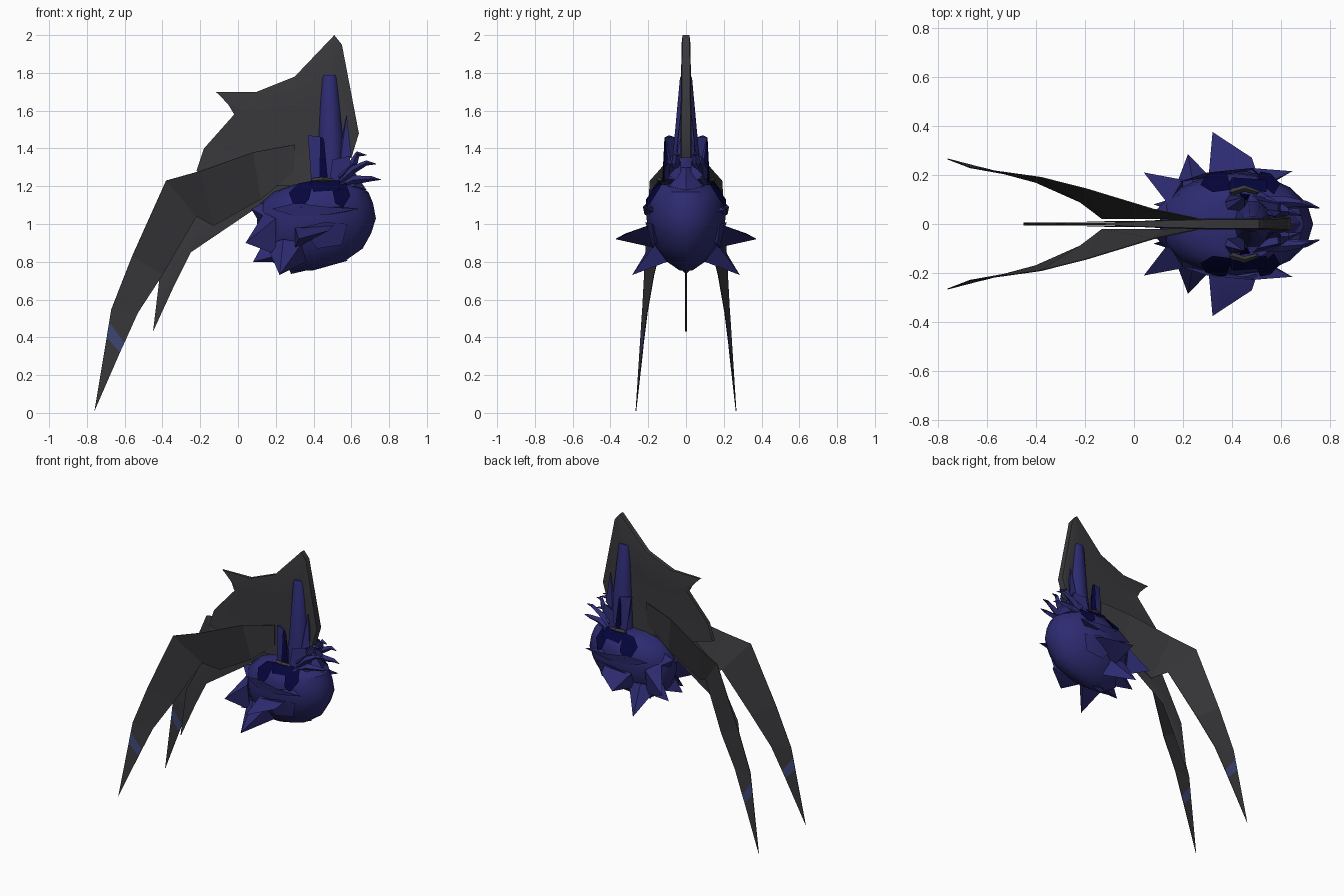
import bpy, bmesh, math
from mathutils import Vector


def material(name, rgb):
    m = bpy.data.materials.new(name)
    m.diffuse_color = (*rgb, 1)
    return m


GREY = material("charcoal", (0.041, 0.040, 0.045))
BLUE = material("indigo", (0.026, 0.024, 0.165))
NAVY = material("navy", (0.0015, 0.0015, 0.045))
BAND = material("slate_blue", (0.048, 0.064, 0.18))


def finish(name, bm, mats, mirror=True, thick=0, angle=30):
    """Turn a bmesh into an object, mirrored across y = 0."""
    bmesh.ops.recalc_face_normals(bm, faces=bm.faces)
    me = bpy.data.meshes.new(name)
    bm.to_mesh(me)
    bm.free()
    ob = bpy.data.objects.new(name, me)
    bpy.context.collection.objects.link(ob)
    for m in mats:
        me.materials.append(m)
    if thick:
        s = ob.modifiers.new("thickness", 'SOLIDIFY')
        s.thickness, s.offset = thick, 0
    if mirror:
        m = ob.modifiers.new("mirror", 'MIRROR')
        m.use_axis = (False, True, False)
        m.use_mirror_merge = False
    if angle:
        bpy.ops.object.select_all(action='DESELECT')
        ob.select_set(True)
        bpy.context.view_layer.objects.active = ob
        bpy.ops.object.shade_smooth_by_angle(angle=math.radians(angle))
    return ob


def loft(name, rows, mats, band=None, closed=False, **kw):
    """Skin rows of points; column number `band` takes the second material."""
    bm = bmesh.new()
    grid = [[bm.verts.new(p) for p in r] for r in rows]
    n = len(rows[0])
    for a, b in zip(grid, grid[1:]):
        for i in range(n if closed else n - 1):
            j = (i + 1) % n
            f = bm.faces.new((a[i], a[j], b[j], b[i]))
            f.material_index = int(i == band)
    if closed:
        bm.faces.new(grid[0])
        bm.faces.new(grid[-1])
    bmesh.ops.remove_doubles(bm, verts=bm.verts, dist=0.0005)
    return finish(name, bm, mats, **kw)


def hulls(name, groups, mat, mirror=True):
    """Convex solids joined in one object."""
    bm = bmesh.new()
    for pts in groups:
        vs = [bm.verts.new(p) for p in pts]
        res = bmesh.ops.convex_hull(bm, input=vs)
        junk = [v for v in res["geom_interior"] if isinstance(v, bmesh.types.BMVert)]
        bmesh.ops.delete(bm, geom=junk, context='VERTS')
    return finish(name, bm, [mat], mirror)


def strand(name, path, mat, mirror=True):
    """Tapered lock through points (x, y, z, radius)."""
    def knot(x, y, z, r):
        return [Vector((x, y, z)) + Vector(d) * r * s for s in (1, -1)
                for d in ((1, 0, 0), (0, 1, 0), (0, 0, 1))]
    return hulls(name, [knot(*a) + knot(*b) for a, b in zip(path, path[1:])], mat, mirror)


def at(y, pts):
    return [(x, y, z) for x, z in pts]


# Tall sail: rim centre, rim side, hollow membrane, lower edge
outer = [(-.12, 1.70), (.10, 1.70), (.30, 1.78), (.51, 2.0), (.55, 1.95), (.64, 1.48), (.60, 1.35)]
side = [(-.10, 1.685), (.10, 1.69), (.30, 1.765), (.507, 1.975), (.54, 1.93), (.62, 1.48), (.585, 1.35)]
deep = [(-.05, 1.63), (.10, 1.55), (.30, 1.58), (.40, 1.63), (.47, 1.65), (.52, 1.48), (.52, 1.35)]
low = [(-.02, 1.58), (-.18, 1.40), (-.22, 1.28), (.10, 1.20), (.30, 1.20), (.45, 1.22), (.50, 1.28)]
rim_y = (.006, .016, .022, .022, .024, .03, .03)
loft("sail", [at(0, outer),
              [(x, y * .8, z) for (x, z), y in zip(outer, rim_y)],
              [(x, y, z) for (x, z), y in zip(side, rim_y)],
              at(.003, deep), at(.012, low)], [GREY], angle=60)

# Long side streamers with a coloured band near the tip
loft("side_streamer", [
    [(.30, .014, 1.42), (.08, .06, 1.38), (-.20, .145, 1.28), (-.38, .19, 1.23), (-.56, .215, .83),
     (-.67, .23, .55), (-.682, .235, .48), (-.695, .24, .40), (-.76, .265, .01)],
    [(.30, .014, 1.28), (.12, .022, 1.13), (-.13, .022, .99), (-.22, .09, 1.04), (-.40, .17, .73),
     (-.53, .205, .53), (-.602, .225, .37), (-.625, .23, .32), (-.76, .265, .01)]],
    [GREY, BAND], band=6, thick=.004, angle=0)

# Central tail blade
loft("tail_blade", [
    at(.001, [(.30, 1.41), (.05, 1.35), (-.22, 1.12), (-.41, .76), (-.45, .43)]),
    at(.006, [(.30, 1.33), (.08, 1.20), (-.22, .95), (-.37, .70), (-.45, .43)]),
    at(.001, [(.32, 1.22), (.12, 1.10), (-.25, .85), (-.335, .68), (-.45, .43)])], [GREY])

# Rounded head shell: z, back x, front x, half width
rings = []
for z, x0, x1, w in ((.755, .26, .40, .035), (.80, .18, .56, .10), (.87, .12, .66, .155),
                     (.95, .10, .705, .19), (1.03, .10, .73, .21), (1.11, .12, .715, .205),
                     (1.17, .19, .69, .185), (1.21, .30, .62, .14)):
    rings.append([((x0 + x1) / 2 + (x1 - x0) / 2 * math.cos(t), w * math.sin(t), z)
                  for t in (math.tau * i / 16 for i in range(16))])
loft("head_shell", rings, [BLUE], closed=True, mirror=False, angle=35)

# Pointed cheek fins
hulls("side_fin", [[(.32, .375, .92), (.37, .32, .95), (.48, .27, .965), (.52, .15, 1.01),
                    (.30, .15, .99), (.30, .15, .87)]], BLUE)
hulls("lower_fin", [[(.22, .285, .73), (.36, .10, .80), (.34, .16, .90), (.24, .17, .92), (.15, .10, .89)]], BLUE)
hulls("back_fin", [[(.04, .21, .90), (.14, .08, 1.06), (.20, .18, 1.03), (.20, .15, .84)],
                   [(.08, .08, .80), (.15, .06, .93), (.24, .13, .84), (.22, .03, .80)],
                   [(.07, .04, 1.08), (.13, .02, .98), (.16, .12, 1.03), (.25, .06, 1.17)]], BLUE)

# Pointed chin, brow plates and cheek plates
hulls("chin", [[(.28, 0, .735), (.40, .07, .80), (.55, .05, .83), (.58, 0, .805), (.26, .05, .80)]], BLUE)
hulls("brow_plate", [[(.18, .17, 1.08), (.30, .21, 1.11), (.30, .20, 1.04), (.48, .228, 1.09), (.48, .22, 1.05)],
                     [(.48, .228, 1.09), (.48, .22, 1.05), (.645, .215, 1.08), (.55, .17, 1.09), (.55, .16, 1.06)]],
      BLUE)
hulls("cheek_plate", [[(.33, .205, .98), (.46, .215, 1.01), (.58, .18, 1.00), (.55, .165, .89),
                       (.42, .175, .87), (.45, .12, .95)]], BLUE)

# Horn wrapped around the front of the sail, with a side splinter
loft("horn", [[(x + rx * math.cos(t), ry * math.sin(t), z) for t in (math.tau * i / 10 for i in range(10))]
              for x, z, rx, ry in ((.485, 1.18, .08, .10), (.492, 1.42, .07, .068),
                                   (.485, 1.77, .042, .034), (.485, 1.79, .035, .025))],
     [BLUE], closed=True, mirror=False, angle=40)
hulls("horn_splinter", [[(.575, .03, 1.58), (.54, .04, 1.40), (.585, .02, 1.48), (.60, .05, 1.36),
                         (.54, .06, 1.32)]], BLUE)

# Upright collar plates and dark patches
hulls("collar_plate", [[(.37, .09, 1.47), (.45, .11, 1.46), (.47, .115, 1.20), (.39, .12, 1.20),
                        (.38, .06, 1.46), (.45, .05, 1.20)],
                       [(.50, .10, 1.34), (.59, .08, 1.36), (.62, .09, 1.20), (.48, .12, 1.19),
                        (.58, .03, 1.33), (.62, .02, 1.20)]], BLUE)
hulls("collar_shadow_plate", [[(.435, .114, 1.46), (.455, .108, 1.45), (.475, .12, 1.24),
                               (.43, .126, 1.22), (.45, .08, 1.24)]], NAVY)
hulls("dark_patch", [[(.27, .16, 1.165), (.29, .195, 1.11), (.335, .213, 1.085), (.375, .212, 1.13),
                      (.40, .14, 1.23), (.32, .13, 1.215)],
                     [(.38, .15, 1.225), (.40, .19, 1.17), (.54, .18, 1.18), (.54, .13, 1.23)],
                     [(.50, .18, 1.18), (.515, .213, 1.11), (.555, .205, 1.085), (.595, .165, 1.15),
                      (.57, .12, 1.22)]], NAVY)
strand("collar_clasp", [(.40, .13, 1.23, .014), (.45, .145, 1.235, .014), (.50, .13, 1.23, .01)], GREY)

# Curling locks on the forehead
tips = ((.68, .035, 1.365), (.73, .07, 1.318), (.755, .065, 1.235))
for i, (x, y, z) in enumerate(tips):
    h = 1.25 - i * .025
    strand(f"forehead_lock_{i + 1}", [(.54, .085, h, .03), (.61, y + .02, (h + z) / 2 + .015, .024),
                                      (x - .05, y + .015, z + .005, .014), (x, y, z, .002)], BLUE)
hulls("forehead_cap", [[(.52, .09, 1.19), (.62, .09, 1.20), (.68, 0, 1.18), (.60, 0, 1.30), (.52, .05, 1.30),
                        (.52, 0, 1.18)]], BLUE)
